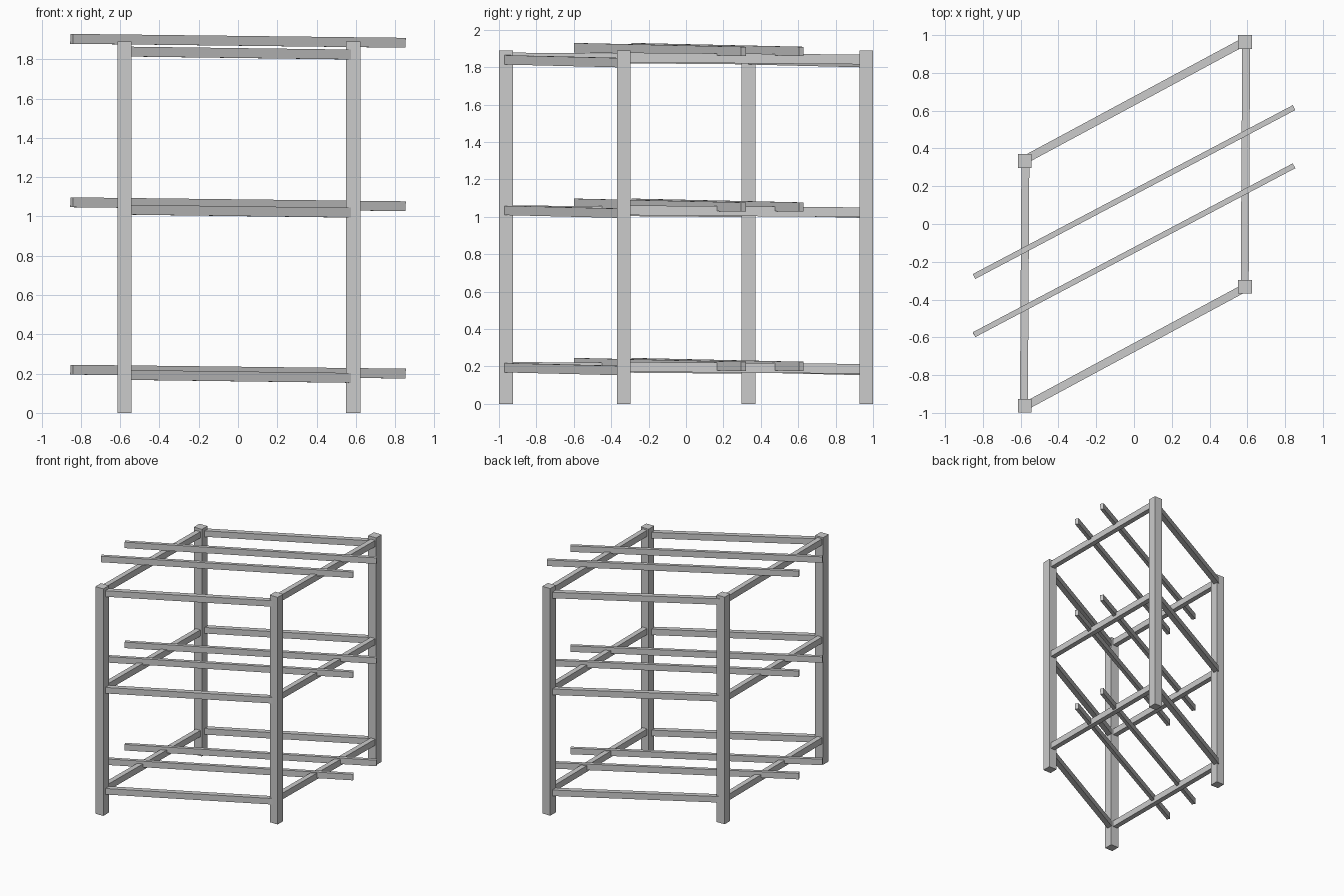
import bpy
from mathutils import Vector, Matrix

if "Cube" in bpy.data.objects:
    bpy.data.objects.remove(bpy.data.objects["Cube"])


def bar(name, a, b, width, height):
    """Rectangular bar from point a to point b, upright cross-section."""
    a, b = Vector(a), Vector(b)
    d = b - a
    x = d.normalized()
    y = Vector((0, 0, 1)).cross(x).normalized()
    z = x.cross(y)
    bpy.ops.mesh.primitive_cube_add(size=1)
    ob = bpy.context.object
    ob.name = name
    rot = Matrix((x, y, z)).transposed().to_4x4()
    ob.matrix_world = Matrix.Translation((a + b) / 2) @ rot @ Matrix.Diagonal((d.length, width, height, 1))
    return ob


# Four square corner posts on a slanted plan
XL, XR, TOP, POST = -0.578, 0.587, 1.89, 0.073
posts = {"front_left": (XL, -0.962), "front_right": (XR, -0.332),
         "back_left": (XL, 0.334), "back_right": (XR, 0.963)}
for name, (x, y) in posts.items():
    bpy.ops.mesh.primitive_cube_add(size=1, location=(x, y, TOP / 2))
    post = bpy.context.object
    post.name = name + "_post"
    post.scale = (POST, POST, TOP)

# Three tiers: (name, front/back beam z, side beam z, rail z at the left end)
tiers = [("lower", 0.193, 0.198, 0.220),
         ("middle", 1.034, 1.035, 1.072),
         ("upper", 1.839, 1.852, 1.904)]
for tier, z_beam, z_side, z_rail in tiers:
    # slanted front and back beams
    for side, y0, y1 in (("front", -0.966, -0.338), ("back", 0.340, 0.967)):
        bar(f"{tier}_{side}_beam", (XL + 0.02, y0 + 0.011, z_beam),
            (XR, y1, z_beam - 0.015), 0.043, 0.05)
    # side beams
    for side, x, y0, y1 in (("left", -0.579, -0.962, 0.334), ("right", 0.590, -0.332, 0.963)):
        bar(f"{tier}_{side}_beam", (x - 0.004, y0, z_side),
            (x + 0.004, y1, z_side - 0.011), 0.042, 0.052)
    # pair of long overhanging rails resting on the side beams
    for side, y in (("front", -0.586), ("back", -0.278)):
        bar(f"{tier}_{side}_rail", (-0.847, y, z_rail),
            (0.847, y + 0.894, z_rail - 0.020), 0.029, 0.05)
